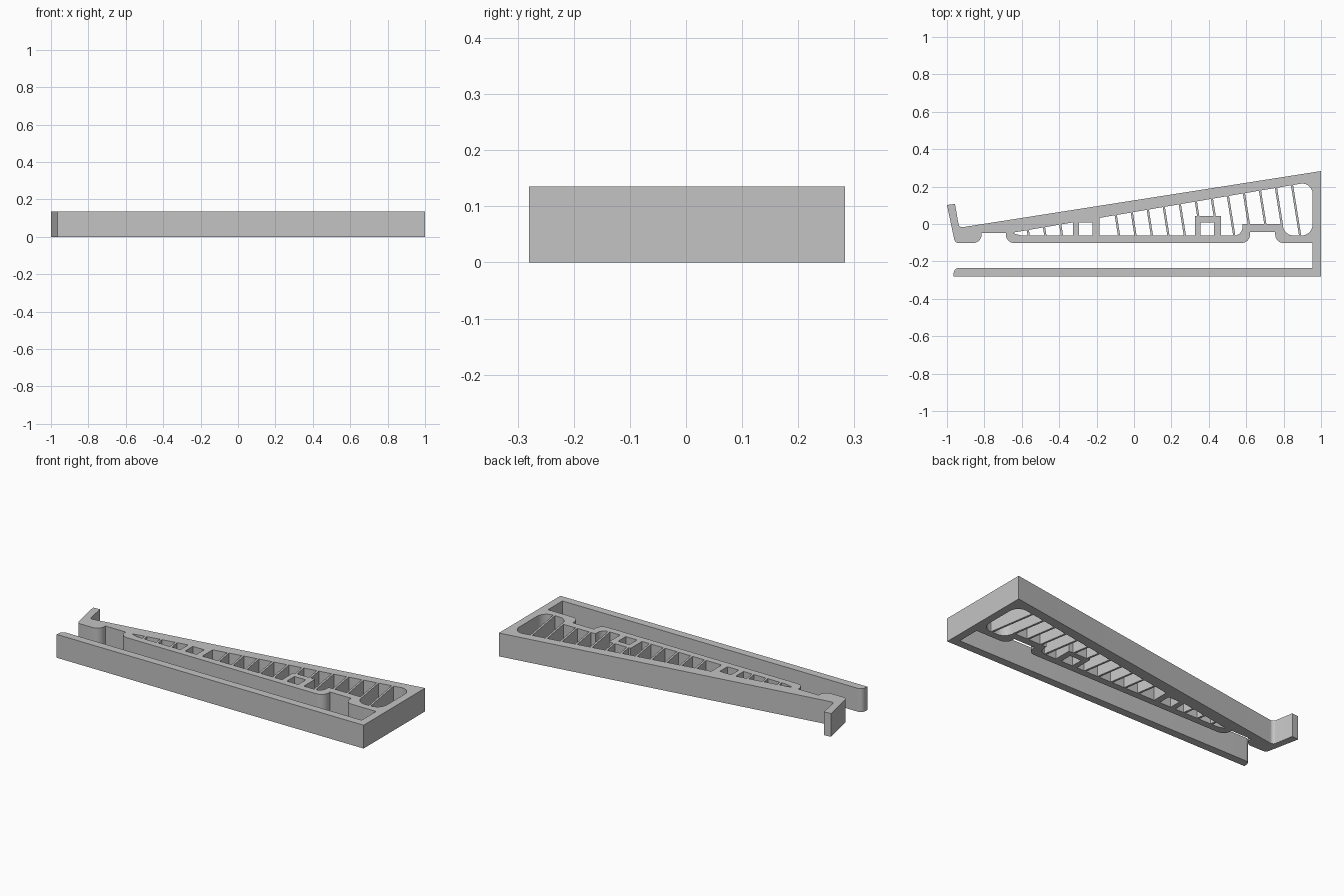
import bpy, bmesh, math
from mathutils import Vector

if "Cube" in bpy.data.objects:
    bpy.data.objects.remove(bpy.data.objects["Cube"])

HEIGHT = 0.135
FLOOR = -0.062       # top edge of the lower rail
LEAN = -0.16         # sideways lean of each rib per unit of length

grey = bpy.data.materials.new("plain grey")
grey.use_nodes = True
COLOUR = (0.55, 0.55, 0.55, 1)
grey.diffuse_color = COLOUR
grey.node_tree.nodes["Principled BSDF"].inputs["Base Color"].default_value = COLOUR


def rounded(points, steps=8):
    """Turn (x, y) or (x, y, radius) corners into a loop with filleted corners."""
    loop = []
    for i, p in enumerate(points):
        c = Vector(p[:2])
        if len(p) == 2:
            loop.append(c)
            continue
        a = (Vector(points[i - 1][:2]) - c).normalized()
        b = (Vector(points[(i + 1) % len(points)][:2]) - c).normalized()
        half = a.angle(b) / 2
        r = p[2]
        centre = c + (a + b).normalized() * (r / math.sin(half))
        start = c + a * (r / math.tan(half)) - centre
        end = c + b * (r / math.tan(half)) - centre
        first = math.atan2(start.y, start.x)
        sweep = math.atan2(start.x * end.y - start.y * end.x, start.dot(end))
        for k in range(steps + 1):
            t = first + sweep * k / steps
            loop.append(centre + Vector((math.cos(t), math.sin(t))) * r)
    return loop


def plate(name, loops):
    """Extrude an outline, with any inner loops as holes, up from the ground."""
    curve = bpy.data.curves.new(name, "CURVE")
    curve.dimensions = "2D"
    curve.fill_mode = "BOTH"
    curve.extrude = HEIGHT / 2
    for loop in loops:
        spline = curve.splines.new("POLY")
        spline.points.add(len(loop) - 1)
        for point, co in zip(spline.points, loop):
            point.co = (co[0], co[1], 0, 1)
        spline.use_cyclic_u = True
    obj = bpy.data.objects.new(name, curve)
    bpy.context.collection.objects.link(obj)
    bpy.ops.object.select_all(action="DESELECT")
    obj.select_set(True)
    bpy.context.view_layer.objects.active = obj
    bpy.ops.object.convert(target="MESH")
    obj = bpy.context.view_layer.objects.active
    bm = bmesh.new()
    bm.from_mesh(obj.data)
    bmesh.ops.remove_doubles(bm, verts=bm.verts, dist=0.0002)
    bmesh.ops.translate(bm, verts=bm.verts, vec=(0, 0, HEIGHT / 2))
    bmesh.ops.recalc_face_normals(bm, faces=bm.faces)
    bm.to_mesh(obj.data)
    bm.free()
    obj.data.materials.clear()
    obj.data.materials.append(grey)
    bpy.ops.object.shade_smooth_by_angle(angle=math.radians(30))


def ceiling(x):
    """Lower edge of the sloping rail."""
    return 0.064 + 0.17 * x


# Outer outline: hook, sloping rail, end wall, long lower arm, notched rail
outline = rounded([
    (-1.0, 0.102), (-0.957, 0.107), (-0.935, -0.02, 0.02), (1.0, 0.283),
    (1.0, -0.28), (-0.965, -0.28), (-0.962, -0.234, 0.028),
    (0.955, -0.234), (0.955, -0.102), (0.755, -0.102, 0.045),
    (0.755, -0.043), (0.62, -0.043), (0.62, -0.102, 0.045),
    (-0.685, -0.102, 0.045), (-0.685, -0.048), (-0.815, -0.048),
    (-0.815, -0.102, 0.045), (-0.957, -0.102, 0.025)])

# Openings inside the wedge
narrow_opening = rounded([
    (-0.6, FLOOR), (-0.325, FLOOR), (-0.325, ceiling(-0.325)),
    (-0.64, ceiling(-0.64)), (-0.645, -0.05)])
wide_opening = rounded([
    (-0.185, FLOOR), (0.325, FLOOR), (0.325, 0.042), (0.465, 0.042),
    (0.465, FLOOR), (0.58, FLOOR, 0.045), (0.58, 0.0), (0.795, 0.0),
    (0.795, FLOOR, 0.06), (0.955, FLOOR, 0.06),
    (0.955, ceiling(0.955), 0.055), (-0.185, ceiling(-0.185))])
sockets = [[(x, FLOOR), (x + 0.073, FLOOR), (x + 0.073, 0.008), (x, 0.008)]
           for x in (-0.295, 0.356)]

plate("wedge_frame", [outline, narrow_opening, wide_opening] + sockets)


# Thin leaning ribs between the lower and sloping rails
def rib(index, foot, base):
    low = base - 0.003
    x_low = foot + LEAN * (low - FLOOR)
    # where the leaning rib meets the sloping rail
    run = (ceiling(x_low) - low) / (1 - 0.17 * LEAN) + 0.004
    x_top = x_low + LEAN * run
    w = 0.006
    plate(f"rib_{index}", [[(x_low - w, low), (x_low + w, low),
                            (x_top + w, low + run), (x_top - w, low + run)]])


feet = [-0.563, -0.474, -0.385] + [0.888 - 0.088 * k for k in range(12)]
for i, foot in enumerate(feet):
    if 0.34 < foot < 0.46:
        base = 0.042     # stands on the socket
    elif 0.6 < foot < 0.82:
        base = 0.0       # stands on the notch wall
    else:
        base = FLOOR
    rib(i + 1, foot, base)
